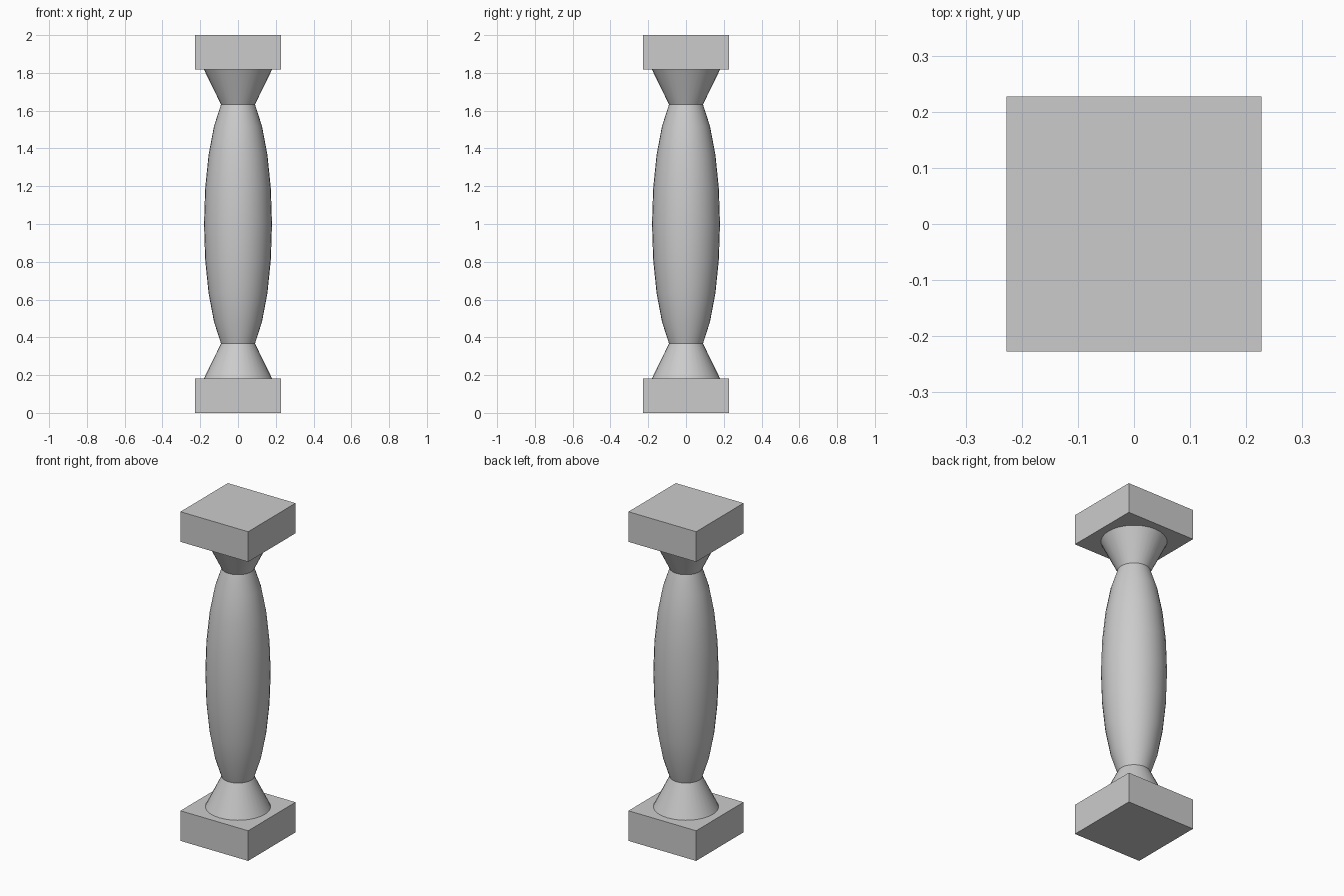
import bpy, bmesh, math

cube = bpy.data.objects.get("Cube")
if cube:
    bpy.data.objects.remove(cube, do_unlink=True)

HEIGHT = 2.0
SLAB_WIDTH, SLAB_HEIGHT = 0.455, 0.183
NECK_Z, BELLY_RADIUS = 0.367, 0.18
SIDES = 32

stone = bpy.data.materials.new("grey_stone")
stone.use_nodes = True
grey = (0.6, 0.6, 0.6, 1)
stone.diffuse_color = grey
stone.node_tree.nodes["Principled BSDF"].inputs["Base Color"].default_value = grey


def slab(name, z):
    """Square block centred at height z."""
    bpy.ops.mesh.primitive_cube_add(size=1, location=(0, 0, z))
    obj = bpy.context.object
    obj.name = name
    obj.scale = (SLAB_WIDTH, SLAB_WIDTH, SLAB_HEIGHT)
    bpy.ops.object.transform_apply(location=False, rotation=False, scale=True)
    obj.data.materials.append(stone)


def turned(name, profile):
    """Closed solid of revolution from (radius, z) pairs, bottom to top."""
    bm = bmesh.new()
    rings = []
    for r, z in profile:
        angles = [math.tau * i / SIDES for i in range(SIDES)]
        rings.append([bm.verts.new((r * math.cos(a), r * math.sin(a), z)) for a in angles])
    for low, high in zip(rings, rings[1:]):
        for i in range(SIDES):
            j = (i + 1) % SIDES
            bm.faces.new((low[i], low[j], high[j], high[i]))
    bm.faces.new(rings[0][::-1])
    bm.faces.new(rings[-1])
    mesh = bpy.data.meshes.new(name)
    bm.to_mesh(mesh)
    bm.free()
    obj = bpy.data.objects.new(name, mesh)
    bpy.context.collection.objects.link(obj)
    mesh.materials.append(stone)
    bpy.ops.object.select_all(action="DESELECT")
    obj.select_set(True)
    bpy.context.view_layer.objects.active = obj
    bpy.ops.object.shade_smooth_by_angle(angle=math.radians(35))


# Square blocks at both ends
slab("base_slab", SLAB_HEIGHT / 2)
slab("top_slab", HEIGHT - SLAB_HEIGHT / 2)

# Bulging shaft: an ellipse cut off at 60 degrees above and below the middle
tip = math.radians(60)
half_axis = (HEIGHT / 2 - NECK_Z) / math.sin(tip)
arc = [tip * k / 4 for k in range(-4, 5)]
turned("shaft", [(BELLY_RADIUS * math.cos(a), HEIGHT / 2 + half_axis * math.sin(a)) for a in arc])

# Flared collars between the shaft and the blocks
neck_radius = BELLY_RADIUS * math.cos(tip)
lower = [(BELLY_RADIUS, SLAB_HEIGHT), (neck_radius, NECK_Z)]
turned("lower_collar", lower)
turned("upper_collar", [(r, HEIGHT - z) for r, z in reversed(lower)])
